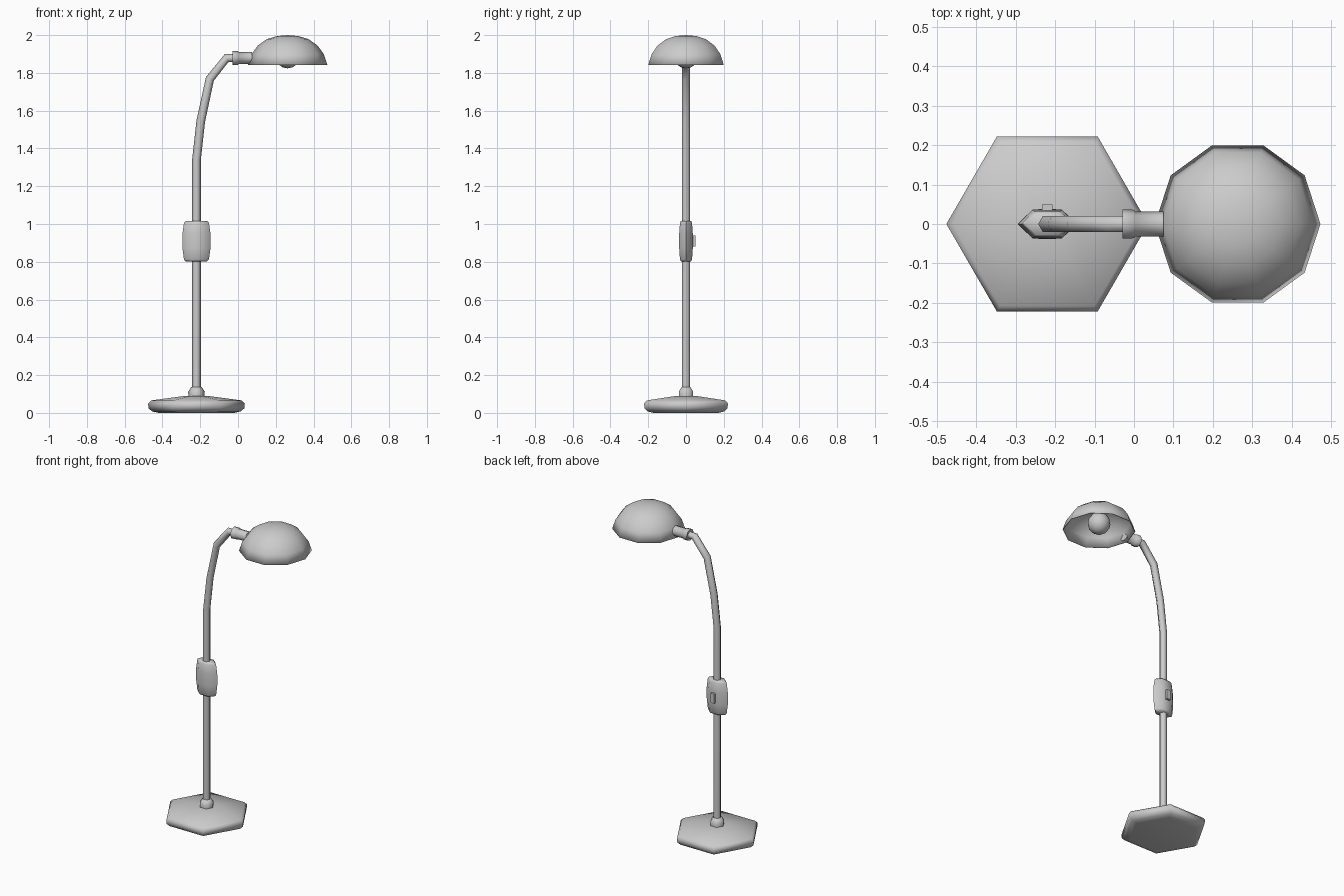
import bpy, bmesh, math
from mathutils import Vector

if "Cube" in bpy.data.objects:
    bpy.data.objects.remove(bpy.data.objects["Cube"])

POLE_X = -0.22
SHADE_X = 0.263


def finish(name, bm, angle=70):
    bmesh.ops.recalc_face_normals(bm, faces=bm.faces)
    mesh = bpy.data.meshes.new(name)
    bm.to_mesh(mesh)
    bm.free()
    ob = bpy.data.objects.new(name, mesh)
    bpy.context.collection.objects.link(ob)
    bpy.ops.object.select_all(action='DESELECT')
    ob.select_set(True)
    bpy.context.view_layer.objects.active = ob
    bpy.ops.object.shade_smooth_by_angle(angle=math.radians(angle))
    return ob


def skin(bm, rings, caps=True):
    n = len(rings[0])
    for a, b in zip(rings, rings[1:]):
        for i in range(n):
            j = (i + 1) % n
            bm.faces.new((a[i], a[j], b[j], b[i]))
    if caps:
        bm.faces.new(rings[0])
        bm.faces.new(rings[-1])


def lathe(name, cx, profile, sides, sy=1.0, close_top=None, caps=True):
    """Stack of polygon rings from (radius, z) pairs, optional apex."""
    bm = bmesh.new()
    rings = []
    for r, z in profile:
        rings.append([bm.verts.new((cx + r * math.cos(2 * math.pi * i / sides),
                                    r * sy * math.sin(2 * math.pi * i / sides), z))
                      for i in range(sides)])
    skin(bm, rings, caps)
    if close_top is not None:
        tip = bm.verts.new((cx, 0, close_top))
        top = rings[-1]
        for i in range(sides):
            bm.faces.new((top[i], top[(i + 1) % sides], tip))
    return finish(name, bm)


def tube(name, path, sides):
    """Sweep along (x, z, radius) points in the xz plane."""
    bm = bmesh.new()
    pts = [Vector((x, 0, z)) for x, z, r in path]
    rings = []
    for k, p in enumerate(pts):
        before = (p - pts[k - 1]).normalized() if k else Vector()
        after = (pts[k + 1] - p).normalized() if k < len(pts) - 1 else Vector()
        t = (before + after).normalized()
        side = Vector((t.z, 0, -t.x))
        r = path[k][2]
        rings.append([bm.verts.new(p + r * (side * math.cos(2 * math.pi * i / sides)
                                            + Vector((0, 1, 0)) * math.sin(2 * math.pi * i / sides)))
                      for i in range(sides)])
    skin(bm, rings)
    return finish(name, bm)


# weighted hexagonal base
lathe("base", POLE_X, [(0.2, 0.0), (0.235, 0.008), (0.254, 0.025), (0.256, 0.05),
                       (0.24, 0.066), (0.06, 0.09)], 6)

# collar where the pole meets the base
lathe("base_collar", POLE_X, [(0.042, 0.085), (0.044, 0.112), (0.027, 0.138)], 6)

# bent pole
tube("pole", [(POLE_X, 0.09, 0.023), (POLE_X, 1.34, 0.023), (-0.197, 1.545, 0.023),
              (-0.149, 1.768, 0.023), (-0.06, 1.879, 0.023), (0.0, 1.879, 0.023)], 6)

# switch housing: flattened bulging hexagon
bulge = [(0.056, 0.802), (0.066, 0.812), (0.074, 0.87), (0.075, 0.91),
         (0.074, 0.95), (0.066, 1.006), (0.056, 1.016)]
lathe("switch_housing", POLE_X, bulge, 6, sy=0.56)

# switch button on the back
bm = bmesh.new()
bmesh.ops.create_cube(bm, size=1)
bmesh.ops.scale(bm, vec=(0.027, 0.03, 0.06), verts=bm.verts)
bmesh.ops.translate(bm, vec=(POLE_X, 0.035, 0.91), verts=bm.verts)
finish("switch_button", bm, 30)

# socket joining the pole and the shade
tube("socket", [(-0.029, 1.879, 0.037), (0.0, 1.879, 0.036), (0.003, 1.879, 0.032),
                (0.075, 1.879, 0.032)], 8)

# open ten-sided dome shade
shade = lathe("shade", SHADE_X, [(0.21, 1.843), (0.191, 1.9), (0.158, 1.945),
                                 (0.11, 1.979), (0.057, 1.995)], 10,
              close_top=2.0, caps=False)
mod = shade.modifiers.new("thickness", 'SOLIDIFY')
mod.thickness = 0.004

# bulb
bm = bmesh.new()
bmesh.ops.create_uvsphere(bm, u_segments=12, v_segments=8, radius=0.066)
bmesh.ops.translate(bm, vec=(SHADE_X, 0, 1.89), verts=bm.verts)
finish("bulb", bm)

# bulb neck up to the dome
lathe("bulb_neck", SHADE_X, [(0.035, 1.935), (0.035, 1.988)], 10)
